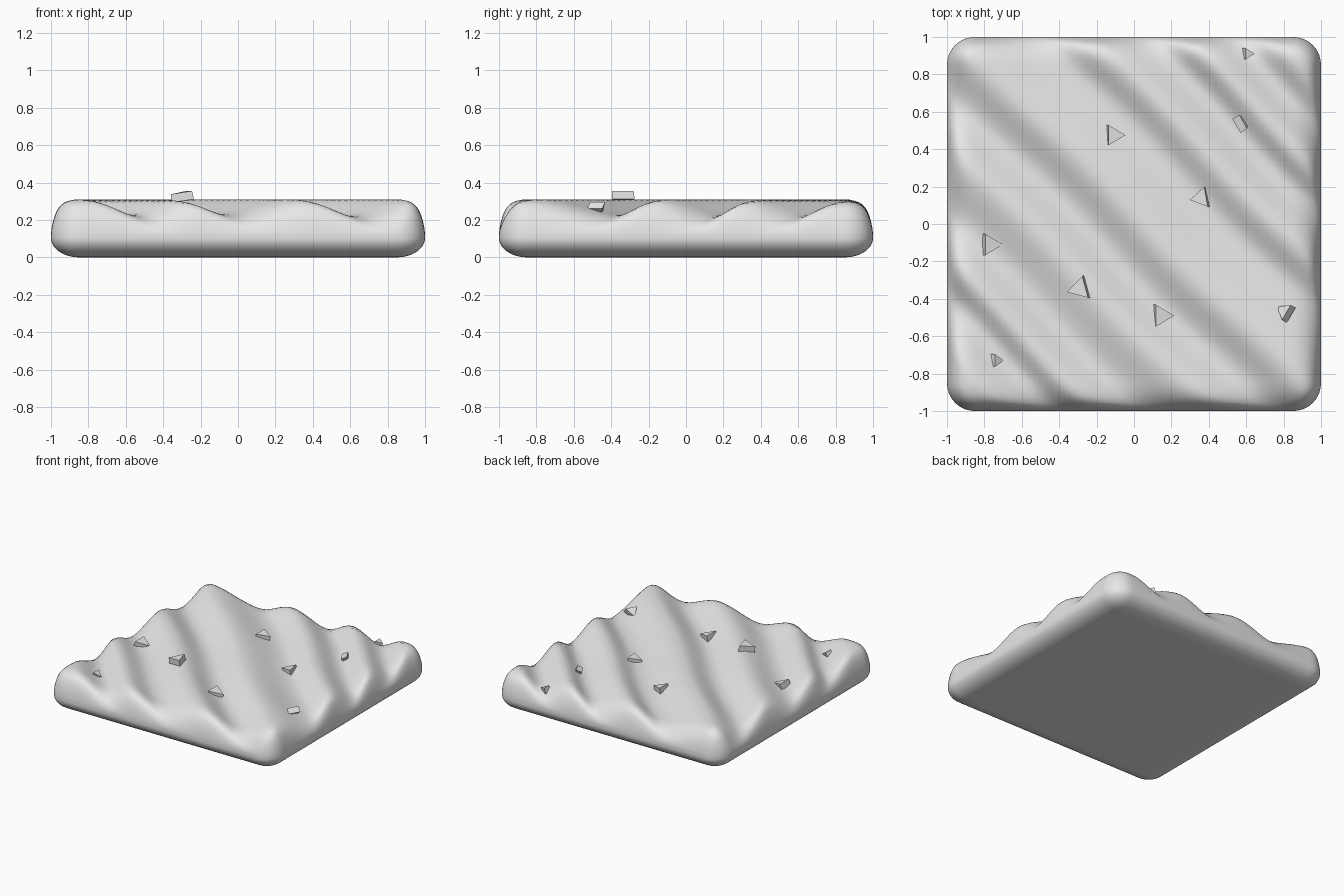
import bpy
import bmesh
import math
from mathutils import Matrix, Vector

cube = bpy.data.objects.get("Cube")
if cube:
    bpy.data.objects.remove(cube, do_unlink=True)

# One plain grey for everything
grey = bpy.data.materials.new("pale_grey")
grey.use_nodes = True
colour = (0.8, 0.8, 0.8, 1)
grey.diffuse_color = colour
grey.node_tree.nodes["Principled BSDF"].inputs["Base Color"].default_value = colour

SLAB = 0.22            # slab thickness without the ridges
RIDGE = 0.09           # ridge height above the slab
ROUND = Vector((0.15, 0.15, 0.105))
HALF = Vector((1, 1, SLAB / 2))

# Diagonal ridge section: position along x + y, relative height
SECTION = [(-2.1, 0.8), (-1.7, 1), (-1.4, 0.05), (-1.2, 0.95), (-0.93, 0.1),
           (-0.58, 1), (-0.27, 0), (0.04, 1), (0.5, 0.05), (0.76, 1),
           (1.06, 0), (1.27, 0.95), (1.52, 0), (1.74, 0.9), (2.1, 0.6)]


def smooth(t):
    t = min(max(t, 0), 1)
    return t * t * (3 - 2 * t)


def ridge(x, y):
    u = x + y + 0.02 * math.sin(3 * (x - y))
    for (a, ha), (b, hb) in zip(SECTION, SECTION[1:]):
        if u <= b:
            return ha + (hb - ha) * smooth((u - a) / (b - a))
    return SECTION[-1][1]


def finish(name, bm):
    mesh = bpy.data.meshes.new(name)
    bm.to_mesh(mesh)
    bm.free()
    mesh.materials.append(grey)
    obj = bpy.data.objects.new(name, mesh)
    bpy.context.collection.objects.link(obj)
    return obj


# Ground slab: rounded box with diagonal ridges raised on its top
bm = bmesh.new()
bmesh.ops.create_cube(bm, size=2)
bmesh.ops.subdivide_edges(bm, edges=bm.edges[:], cuts=63, use_grid_fill=True)
for v in bm.verts:
    p = Vector([c * h for c, h in zip(v.co, HALF)])
    core = Vector([min(max(c, r - h), h - r) for c, h, r in zip(p, HALF, ROUND)])
    out = Vector([(a - b) / r for a, b, r in zip(p, core, ROUND)])
    out.normalize()
    p = core + Vector([o * r for o, r in zip(out, ROUND)])
    p.z += SLAB / 2
    p.z += RIDGE * ridge(p.x, p.y) * smooth((p.z - 0.11) / 0.1)
    v.co = p
slab = finish("ridged_ground", bm)
for poly in slab.data.polygons:
    poly.use_smooth = True

# Stone chips: x, y, radius, heading, tilt (degrees), lift
CHIPS = [(-0.11, 0.475, 0.064, 0, 12, 0.01), (0.36, 0.14, 0.064, 190, 12, 0.01),
         (-0.77, -0.11, 0.068, 0, 18, 0.01), (-0.29, -0.345, 0.072, 195, 10, 0.022),
         (0.145, -0.49, 0.07, 0, 15, 0.01), (0.81, -0.47, 0.055, 150, 40, 0.01),
         (-0.74, -0.73, 0.04, 0, 35, 0), (0.575, 0.54, 0.05, 30, 65, 0),
         (0.605, 0.91, 0.036, 0, 20, 0)]
for i, (x, y, size, heading, tilt, lift) in enumerate(CHIPS):
    bm = bmesh.new()
    bmesh.ops.create_cone(bm, cap_ends=True, segments=3, radius1=size,
                          radius2=size * 0.95, depth=0.045)
    bm.verts.ensure_lookup_table()
    # Point the triangle's first corner along its heading
    first = bm.verts[0].co
    align = -math.atan2(first.y, first.x)
    z = SLAB + RIDGE * ridge(x, y) + lift
    place = (Matrix.Translation((x, y, z))
             @ Matrix.Rotation(math.radians(heading), 4, "Z")
             @ Matrix.Rotation(math.radians(tilt), 4, "Y")
             @ Matrix.Rotation(align, 4, "Z"))
    bmesh.ops.transform(bm, matrix=place, verts=bm.verts[:])
    finish(f"stone_chip_{i + 1}", bm)
